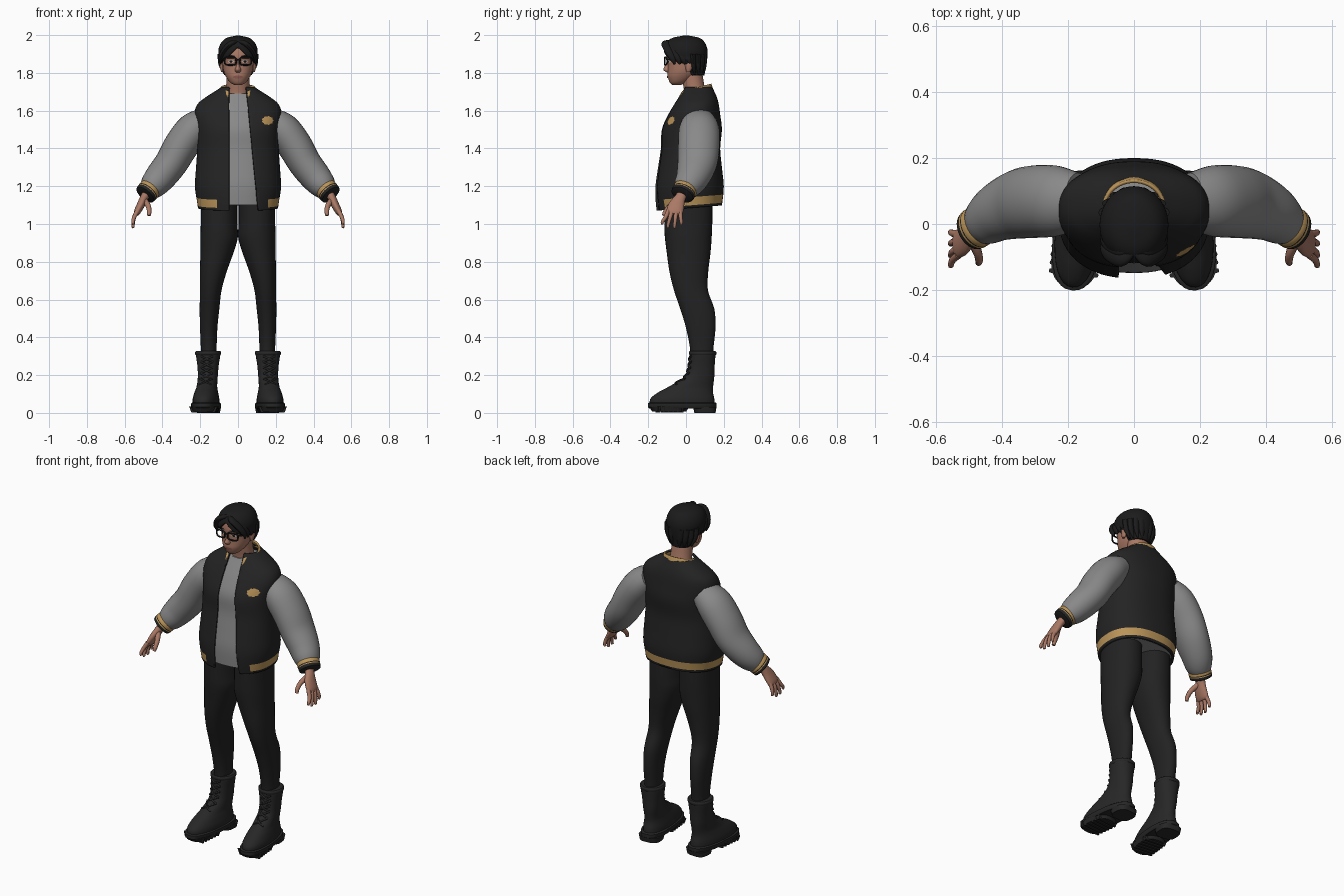
import bpy, bmesh, math
from mathutils import Vector, Matrix
from mathutils.bvhtree import BVHTree

if "Cube" in bpy.data.objects:
    bpy.data.objects.remove(bpy.data.objects["Cube"])

def material(name, r, g, b):
    m = bpy.data.materials.new(name)
    m.diffuse_color = (r, g, b, 1)
    m.use_nodes = True
    node = m.node_tree.nodes["Principled BSDF"]
    node.inputs["Base Color"].default_value = (r, g, b, 1)
    node.inputs["Roughness"].default_value = 0.8
    return m

BLACK = material("jacket black", .017, .017, .017)
CLOTH = material("trouser black", .016, .016, .017)
BOOT = material("boot black", .02, .02, .02)
HAIR = material("hair black", .011, .011, .012)
GREY = material("sleeve grey", .25, .25, .25)
GOLD = material("trim gold", .5, .3, .1)
SKIN = material("skin", .4, .19, .13)
LIPS = material("lips", .3, .11, .09)
WHITE = material("eye white", .55, .5, .47)

def finish(bm, name, mats, rule=None, mirror=False, solid=0):
    """Turn a bmesh into a smooth shaded object."""
    if rule:
        for f in bm.faces:
            f.material_index = rule(f.calc_center_median())
    me = bpy.data.meshes.new(name)
    bm.to_mesh(me)
    ob = bpy.data.objects.new(name, me)
    bpy.context.collection.objects.link(ob)
    for m in mats:
        me.materials.append(m)
    bpy.ops.object.select_all(action="DESELECT")
    ob.select_set(True)
    bpy.context.view_layer.objects.active = ob
    bpy.ops.object.shade_smooth_by_angle(angle=math.radians(45))
    if solid:
        mod = ob.modifiers.new("thickness", "SOLIDIFY")
        mod.thickness, mod.offset = solid, -1
    if mirror:
        ob.modifiers.new("mirror", "MIRROR")
    return ob

def spline(rows, steps):
    out = []
    for i in range(len(rows) - 1):
        a, b, c, d = (rows[min(max(i + k, 0), len(rows) - 1)] for k in (-1, 0, 1, 2))
        for s in range(steps):
            t = s / steps
            out.append([q + .5 * t * (r - p + t * (2*p - 5*q + 4*r - w + t * (3*(q - r) + w - p)))
                        for p, q, r, w in zip(a, b, c, d)])
    return out + [list(rows[-1])]

def loft(rings, seg=32, power=2, up=True, steps=4, cap=True, bm=None, ref=(0, 1, 0)):
    """Rings (x, y, z, side radius, depth radius), flat or following their path."""
    bm = bm or bmesh.new()
    rows, loops = spline(rings, steps), []
    for i, row in enumerate(rows):
        u, v = Vector(ref), Vector((1, 0, 0))
        if not up:
            t = Vector(rows[min(i + 1, len(rows) - 1)][:3]) - Vector(rows[max(i - 1, 0)][:3])
            t.normalize()
            u = (u - t * u.dot(t)).normalized()
            v = u.cross(t)
        loop = []
        for k in range(seg):
            a = math.tau * k / seg
            c, s = math.cos(a), math.sin(a)
            c, s = (math.copysign(abs(w) ** (2 / power), w) for w in (c, s))
            loop.append(bm.verts.new(Vector(row[:3]) + v * (c * row[3]) + u * (s * row[4])))
        loops.append(loop)
    for a, b in zip(loops, loops[1:]):
        for k in range(seg):
            bm.faces.new((a[k], a[(k + 1) % seg], b[(k + 1) % seg], b[k]))
    if cap:
        bm.faces.new(loops[0])
        bm.faces.new(loops[-1])
    bmesh.ops.recalc_face_normals(bm, faces=bm.faces[:])
    return bm

def stack(rows, x=0):
    """Rows (z, depth centre, side radius, depth radius) to upright rings."""
    return [(x, cy, z, rx, ry) for z, cy, rx, ry in rows]

def cut(bm, co, no, clear=False):
    bmesh.ops.bisect_plane(bm, geom=bm.verts[:] + bm.edges[:] + bm.faces[:],
                           plane_co=co, plane_no=no, clear_inner=clear)

def remove(bm, test):
    gone = [f for f in bm.faces if test(f.calc_center_median())]
    bmesh.ops.delete(bm, geom=gone, context="FACES")

def tube(points, r, bm=None, tip=1, ref=(0, 1, 0)):
    n = len(points) - 1
    rad = [r * (1 + (tip - 1) * i / n) for i in range(n + 1)]
    return loft([(*p, q, q) for p, q in zip(points, rad)], 10, up=False, bm=bm, ref=ref)

def front(tree, x, z, lift):
    hit = tree.ray_cast(Vector((x, -1, z)), Vector((0, 1, 0)))[0]
    return Vector((x, hit.y - lift, z))

def decal(name, tree, cx, cz, rx, rz, mat, mirror=False, lift=.003, wave=0):
    """Thin plate draped over the front of a surface."""
    bm = bmesh.new()
    mid = bm.verts.new(front(tree, cx, cz, lift))
    n, loops = 36, []
    for s in (.5, 1):
        loops.append([bm.verts.new(front(tree, cx + rx * s * w * math.cos(a), cz + rz * s * w * math.sin(a), lift))
                      for a, w in ((math.tau * k / n, 1 + wave * math.cos(math.tau * k / 4)) for k in range(n))])
    for k in range(n):
        j = (k + 1) % n
        bm.faces.new((mid, loops[0][k], loops[0][j]))
        bm.faces.new((loops[0][k], loops[1][k], loops[1][j], loops[0][j]))
    finish(bm, name, [mat], mirror=mirror)

# Jacket body: open front, sloped hem with a gold band
body = [(1.04, .015, .205, .168), (1.12, .015, .217, .178), (1.2, .018, .228, .182),
        (1.3, .02, .222, .17), (1.4, .023, .216, .158), (1.5, .03, .218, .16),
        (1.58, .043, .23, .138), (1.635, .055, .214, .118), (1.675, .062, .165, .1),
        (1.71, .064, .11, .082), (1.725, .064, .088, .075)]
jacket = loft(stack(body), 64, 2.3, cap=False)
tree = BVHTree.FromBMesh(jacket)
slope = Vector((0, -.08, 1))
cut(jacket, (0, 0, 1.083), slope, True)
for z in (1.097, 1.14):
    cut(jacket, (0, 0, z), slope)
left_edge = lambda z: .045 + .1 * (1.7 - z)
cut(jacket, (.045, 0, 1.7), (1, 0, .1))
for x in (-.047, -.11, .16):
    cut(jacket, (x, 0, 0), (1, 0, 0))
remove(jacket, lambda c: c.y < 0 and -.047 < c.x < left_edge(c.z))
finish(jacket, "jacket_body", [BLACK, GOLD], solid=.012,
       rule=lambda c: int(1.097 < c.z - .08 * c.y < 1.14 and not (c.y < 0 and -.11 < c.x < .16)))
decal("chest_patch", tree, .157, 1.548, .03, .022, GOLD, lift=.004, wave=.08)

# Collar, higher at the nape
collar = loft(stack([(1.682, .045, .112, .1), (1.7, .047, .106, .094), (1.722, .05, .092, .084)]), 48, cap=False)
for x in (-.052, .052):
    cut(collar, (x, 0, 0), (1, 0, 0))
remove(collar, lambda c: c.y < 0 and abs(c.x) < .052)
for v in collar.verts:
    v.co.z += .25 * (v.co.y - .05)
finish(collar, "collar", [GOLD], solid=.01)

# Shirt under the jacket
inner = [(z, cy, rx - .016, ry - .016) for z, cy, rx, ry in body[1:-2]]
inner[0] = (1.1,) + inner[0][1:]
finish(loft(stack(inner + [(1.69, .058, .085, .072)]), 48, 2.3), "shirt", [GREY])

# Sleeves and striped cuffs
finish(loft([(.17, .07, 1.55, .07, .085), (.235, .07, 1.5, .091, .107), (.3, .068, 1.415, .092, .11),
             (.352, .06, 1.325, .087, .105), (.41, .037, 1.25, .082, .09), (.452, .008, 1.2, .07, .074),
             (.478, -.01, 1.172, .05, .056)], up=False), "sleeves", [GREY], mirror=True)
cuff_dir = Vector((.6, -.4, -.7)).normalized()
cuff_top = Vector((.462, 0, 1.19))
cuff = loft([(*(cuff_top + cuff_dir * d), r, r * 1.08)
             for d, r in ((0, .055), (.006, .06), (.025, .06), (.03, .059), (.035, .06), (.05, .057), (.055, .045))],
            up=False, steps=1)
def cuff_rule(c):
    d = (c - cuff_top).dot(cuff_dir)
    return int(d > .042 or .025 < d < .03)
finish(cuff, "cuffs", [GOLD, BLACK], cuff_rule, mirror=True)

# Hands
hand = loft([(.475, -.012, 1.175, .024, .03), (.496, -.03, 1.14, .022, .029), (.515, -.05, 1.1, .021, .042),
             (.533, -.06, 1.065, .018, .044), (.54, -.062, 1.05, .012, .038)], 20, up=False)
for base, tip, low in ((-.093, -.125, 1.0), (-.073, -.095, .982), (-.051, -.06, .98), (-.031, -.025, .998)):
    tube([(.532, base, 1.07), (.55, (base + tip) / 2, 1.035), (.556, tip, low + .012), (.553, tip, low)],
         .0125, hand, .55)
tube([(.495, -.045, 1.125), (.475, -.085, 1.095), (.47, -.11, 1.065), (.472, -.118, 1.045)], .016, hand, .6)
finish(hand, "hands", [SKIN], mirror=True)

# Trousers
finish(loft([(.155, .083, .29, .042, .06), (.155, .083, .35, .042, .063), (.155, .078, .45, .046, .078),
             (.151, .06, .55, .052, .09), (.144, .026, .65, .057, .09), (.13, .015, .75, .071, .103),
             (.111, .014, .85, .088, .116), (.1, .012, .93, .099, .124), (.1, .012, 1.0, .097, .127),
             (.1, .012, 1.14, .096, .128)], power=2.15), "trousers", [CLOTH], mirror=True)

# Boots: built straight, then turned out about the ankle
turn = Matrix.Translation((.158, .09, 0)) @ Matrix.Rotation(math.radians(6), 4, "Z") @ Matrix.Translation((0, -.09, 0))
def boot_part(bm, name):
    bm.transform(turn)
    finish(bm, name, [BOOT], mirror=True)

upper = loft(stack([(.04, -.02, .068, .172), (.075, -.02, .068, .17), (.11, -.002, .06, .145),
                    (.14, .027, .053, .117), (.19, .07, .052, .08), (.25, .083, .056, .069),
                    (.31, .088, .065, .068), (.325, .088, .062, .066)]), power=2.2)
boot_tree = BVHTree.FromBMesh(upper)
laces = bmesh.new()
for i in range(5):
    z = .15 + .03 * i
    for s in (-1, 1):
        tube([front(boot_tree, s * x, z + h, .002) for x, h in ((-.032, 0), (-.01, .01), (.01, .02), (.032, .03))],
             .005, laces, ref=(0, 0, 1))
boot_part(upper, "boot_uppers")
boot_part(laces, "boot_laces")
boot_part(loft(stack([(.305, .088, .064, .068), (.31, .088, .069, .073), (.322, .088, .069, .073),
                      (.327, .088, .064, .068)]), steps=1), "boot_top_bands")
sole = loft(stack([(.024, -.02, .07, .176), (.03, -.02, .075, .183), (.05, -.02, .075, .183),
                   (.054, -.02, .07, .178)]), power=2.5, steps=1)
loft(stack([(0, .1, .06, .055), (.03, .1, .066, .06)]), power=3, steps=1, bm=sole)
loft(stack([(.008, -.09, .066, .09), (.03, -.09, .073, .105)]), power=2.6, steps=1, bm=sole)
for i in range(6):  # tread lugs
    loft(stack([(.002, -.15 + .025 * i, .064, .007), (.034, -.15 + .025 * i, .076, .008)]), 16, 5, steps=1, bm=sole)
boot_part(sole, "boot_soles")

# Head and neck
finish(loft([(0, .055, 1.64, .075, .065), (0, .05, 1.69, .064, .058), (0, .04, 1.74, .06, .056),
             (0, .03, 1.8, .06, .056)]), "neck", [SKIN])
head = loft(stack([(1.737, -.05, .022, .025), (1.75, -.04, .043, .046), (1.78, -.022, .064, .075),
                   (1.81, -.01, .076, .087), (1.85, -.003, .082, .094), (1.89, 0, .086, .103),
                   (1.94, 0, .078, .09), (1.98, 0, .045, .055)]), 40, 2.15)
face = BVHTree.FromBMesh(head)
finish(head, "head", [SKIN])
finish(loft([(0, -.083, 1.865, .007, .016), (0, -.088, 1.84, .009, .022), (0, -.092, 1.818, .016, .028),
             (0, -.085, 1.804, .014, .02), (0, -.08, 1.8, .006, .01)], 16), "nose", [SKIN])
finish(loft(stack([(1.805, .012, .006, .01), (1.825, .015, .011, .018), (1.85, .018, .012, .022),
                   (1.865, .018, .005, .012)], .083), 12), "ears", [SKIN], mirror=True)
decal("mouth", face, 0, 1.778, .026, .008, LIPS, lift=.004)
decal("eye_whites", face, .037, 1.86, .017, .007, WHITE, True, .002)
decal("irises", face, .037, 1.86, .007, .007, HAIR, True, .004)
decal("eyebrows", face, .039, 1.889, .023, .005, HAIR, True, .004)

# Glasses
rims = bmesh.new()
corner = [(.04 + .03 * math.copysign(abs(math.cos(a)) ** .5, math.cos(a)),
           -.112 + .012 * max(0, math.cos(a)), 1.862 + .02 * math.copysign(abs(math.sin(a)) ** .5, math.sin(a)))
          for a in (math.tau * k / 16 + .1 for k in range(17))]
tube(corner, .0045, rims)
tube([(0, -.113, 1.87), (.006, -.113, 1.87), (.012, -.112, 1.868)], .004, rims, ref=(0, 0, 1))
tube([(.07, -.1, 1.872), (.085, -.08, 1.87), (.09, -.03, 1.866), (.09, .02, 1.86)], .004, rims, ref=(0, 0, 1))
finish(rims, "glasses", [HAIR], mirror=True)

# Hair: shell with a parted front, plus swept locks
hair = loft(stack([(1.785, .045, .06, .052), (1.83, .025, .085, .08), (1.87, 0, .099, .112),
                   (1.92, -.003, .104, .117), (1.96, -.003, .089, .103), (1.985, 0, .06, .072),
                   (1.997, 0, .012, .015)]), 48)
for no in ((1, 0, 1), (-1, 0, 1)):
    cut(hair, (0, 0, 1.94), no)
cut(hair, (0, .025, 0), (0, 1, 0))
remove(hair, lambda c: c.y < .025 and c.z < 1.94 - abs(c.x))
finish(hair, "hair_shell", [HAIR], solid=.012)
locks = bmesh.new()
for i in range(4):
    b = .028 * i
    loft([(.006, -.085 + b, 1.965 + .005 * i, .008, .012), (.04, -.108 + b, 1.955, .014, .022),
          (.078, -.09 + b, 1.915, .013, .022), (.094, -.07 + b, 1.875, .009, .016),
          (.09, -.06 + b, 1.846, .003, .005)], 12, up=False, bm=locks)
for i in range(4):
    a = .3 + .36 * i
    x, y = math.sin(a), math.cos(a)
    loft([(.09 * x, .02 + .08 * y, 1.9, .02, .015), (.086 * x, .025 + .075 * y, 1.84, .018, .013),
          (.07 * x, .035 + .06 * y, 1.79, .004, .004)], 10, bm=locks)
finish(locks, "hair_locks", [HAIR], mirror=True)
